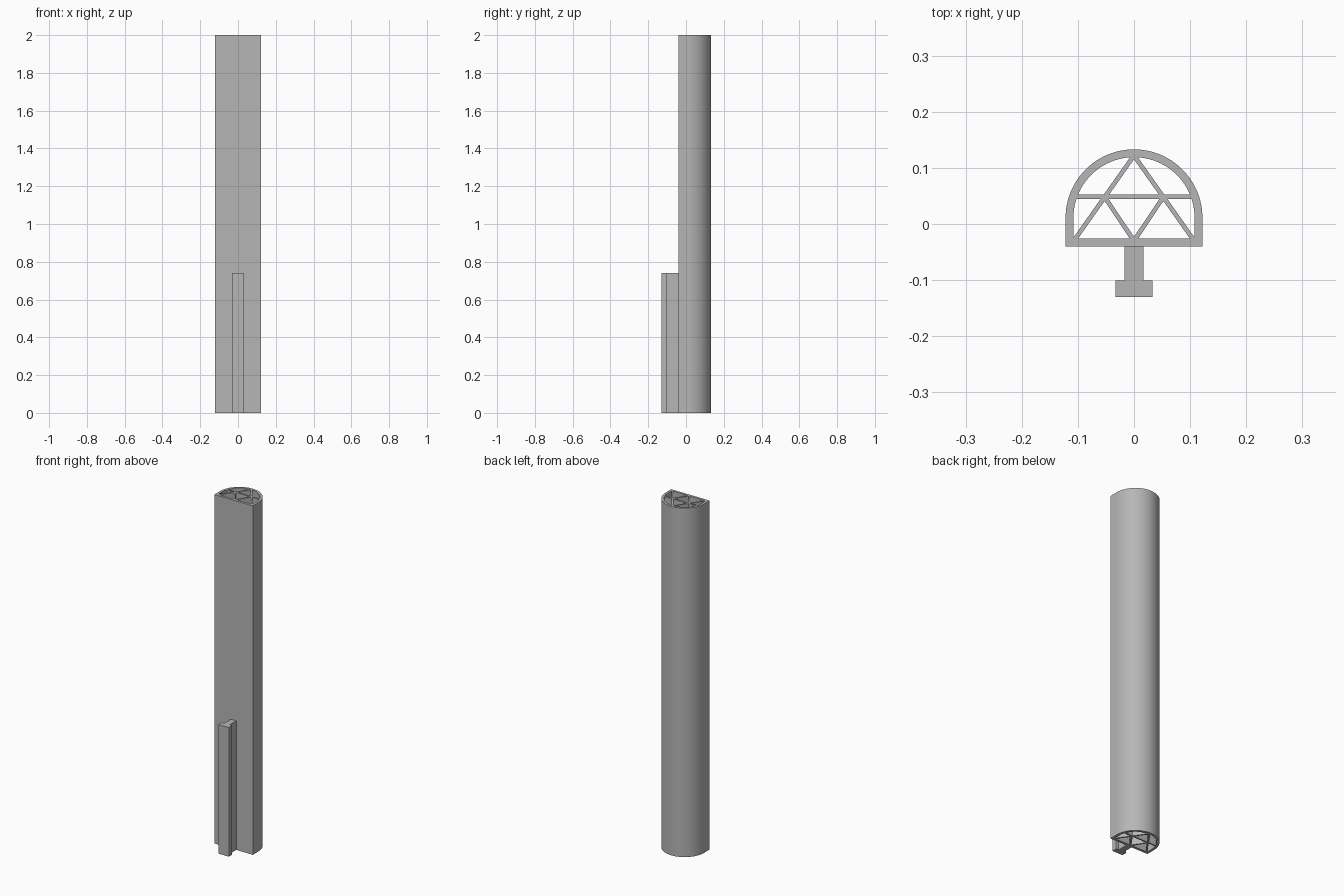
import bpy
import bmesh
import math
from mathutils import Vector

cube = bpy.data.objects.get("Cube")
if cube:
    bpy.data.objects.remove(cube, do_unlink=True)

HEIGHT = 2.0
RAIL_HEIGHT = 0.74
ARC_Y = 0.011
SEGMENTS = 48

grey = bpy.data.materials.new("light_grey")
grey.use_nodes = True
grey.diffuse_color = (0.47, 0.47, 0.47, 1)
grey.node_tree.nodes["Principled BSDF"].inputs["Base Color"].default_value = grey.diffuse_color


def finish(name, bm):
    bmesh.ops.recalc_face_normals(bm, faces=bm.faces)
    mesh = bpy.data.meshes.new(name)
    bm.to_mesh(mesh)
    bm.free()
    mesh.materials.append(grey)
    obj = bpy.data.objects.new(name, mesh)
    bpy.context.collection.objects.link(obj)
    return obj


def prism(name, outline, height):
    """Extrude a closed plan outline upward from the ground."""
    bm = bmesh.new()
    face = bm.faces.new([bm.verts.new((x, y, 0)) for x, y in outline])
    top = bmesh.ops.extrude_face_region(bm, geom=[face])["geom"]
    bmesh.ops.translate(bm, vec=(0, 0, height),
                        verts=[v for v in top if isinstance(v, bmesh.types.BMVert)])
    return finish(name, bm)


def strut(name, start, end, width=0.008):
    """Thin full-height web between two plan points."""
    a, b = Vector(start), Vector(end)
    side = (b - a).normalized().orthogonal() * width / 2
    prism(name, [a + side, b + side, b - side, a - side], HEIGHT)


def arch(radius, base_y):
    """Half circle standing on short straight sides."""
    arc = [(radius * math.cos(math.pi * i / SEGMENTS),
            ARC_Y + radius * math.sin(math.pi * i / SEGMENTS)) for i in range(SEGMENTS + 1)]
    return [(radius, base_y)] + arc + [(-radius, base_y)]


# Hollow D-shaped tube
bm = bmesh.new()
loops = [[bm.verts.new((x, y, z)) for x, y in arch(r, base)]
         for r, base, z in ((0.122, -0.04, 0), (0.122, -0.04, HEIGHT),
                            (0.108, -0.026, HEIGHT), (0.108, -0.026, 0))]
for k, loop in enumerate(loops):
    after = loops[(k + 1) % len(loops)]
    for i in range(len(loop)):
        j = (i + 1) % len(loop)
        bm.faces.new((loop[i], loop[j], after[j], after[i]))
tube = finish("outer_tube", bm)
bpy.context.view_layer.objects.active = tube
tube.select_set(True)
bpy.ops.object.shade_smooth_by_angle(angle=math.radians(30))

# Internal triangular bracing
strut("cross_web", (-0.104, 0.049), (0.104, 0.049))
for side, label in ((1, "left"), (-1, "right")):
    strut(f"{label}_long_web", (0, 0.122), (side * 0.108, -0.031))
    strut(f"{label}_short_web", (side * 0.053, 0.049), (0, -0.03))

# T-shaped mounting rail on the flat front
half = [(0.017, -0.039), (0.017, -0.101), (0.033, -0.101), (0.033, -0.13)]
prism("mounting_rail", half + [(-x, y) for x, y in reversed(half)], RAIL_HEIGHT)
